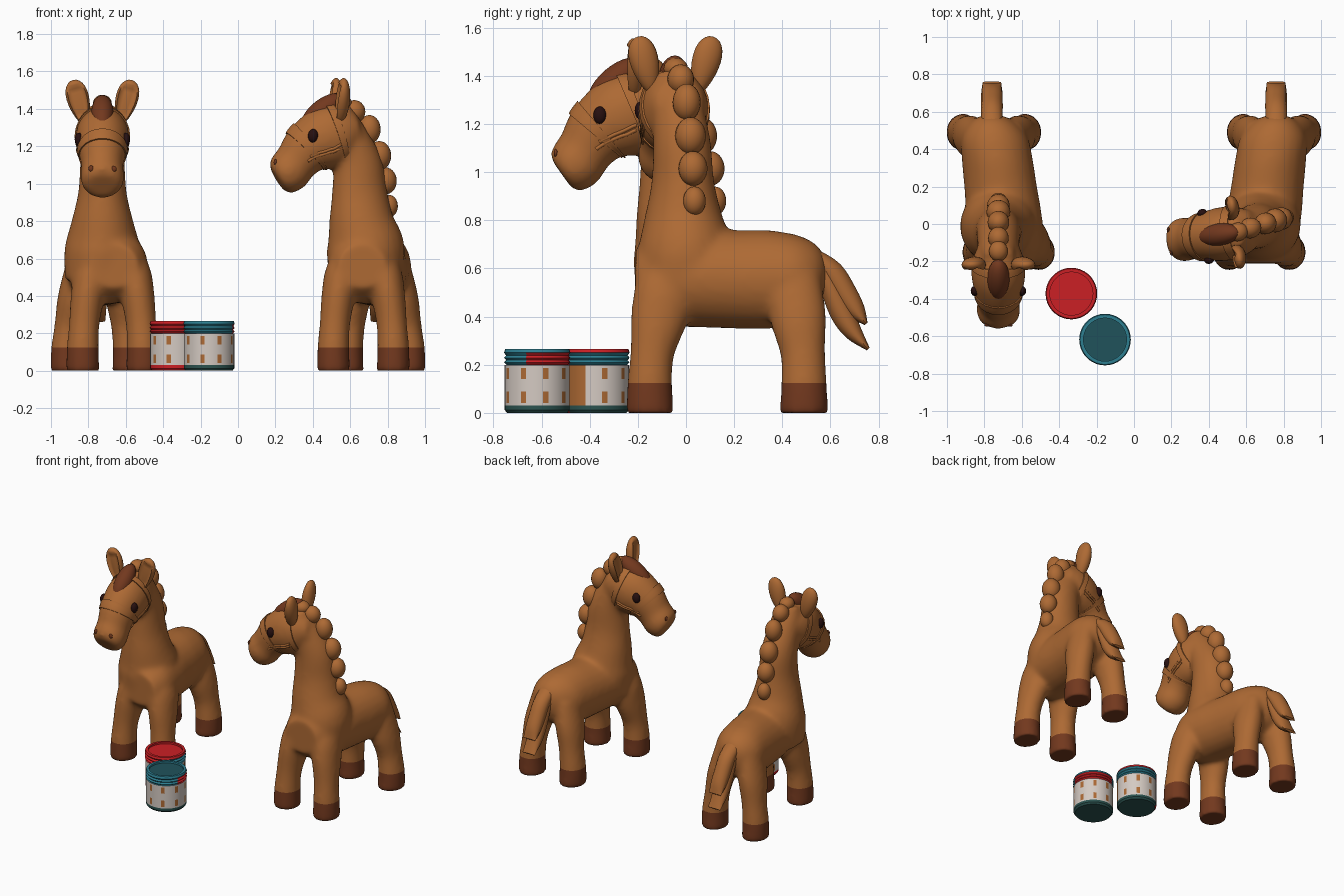
import bpy, bmesh, math
from mathutils import Matrix, Vector

if "Cube" in bpy.data.objects:
    bpy.data.objects.remove(bpy.data.objects["Cube"])


def material(name, r, g, b):
    m = bpy.data.materials.new(name)
    m.use_nodes = True
    m.diffuse_color = (r, g, b, 1)
    bsdf = next(n for n in m.node_tree.nodes if n.type == "BSDF_PRINCIPLED")
    bsdf.inputs["Base Color"].default_value = (r, g, b, 1)
    bsdf.inputs["Roughness"].default_value = 0.7
    return m


TAN = material("tan brown", .42, .143, .034)
DARK = material("dark brown", .17, .04, .013)
BLACK = material("eye black", .02, .005, .005)
CREAM = material("label cream", .66, .59, .54)
RED = material("paint red", .6, .014, .018)
TEAL = material("paint teal", .026, .21, .28)
DEEP = material("deep teal", .014, .085, .105)
BASE = material("base green teal", .024, .085, .078)


def finish(name, bm, mats, angle=50):
    bmesh.ops.recalc_face_normals(bm, faces=bm.faces)
    me = bpy.data.meshes.new(name)
    bm.to_mesh(me)
    bm.free()
    for m in mats:
        me.materials.append(m)
    me.shade_smooth()
    me.set_sharp_from_angle(angle=math.radians(angle))
    ob = bpy.data.objects.new(name, me)
    bpy.context.scene.collection.objects.link(ob)
    return ob


def smooth_path(secs, steps=4):
    """Catmull-Rom interpolation of section tuples."""
    p = [Vector(s) for s in secs]
    p = [p[0]] + p + [p[-1]]
    out = []
    for a, b, c, d in zip(p, p[1:], p[2:], p[3:]):
        for k in range(steps):
            t = k / steps
            out.append(b + (c - a) * (t / 2) + (a * 2 - b * 5 + c * 4 - d) * (t * t / 2)
                       + (b * 3 - a - c * 3 + d) * (t ** 3 / 2))
    return out + [p[-1]]


def loft(bm, secs, mat=Matrix(), n=24):
    """Skin elliptical sections (x, y, z, half width, half depth)."""
    path = smooth_path(secs)
    rings = []
    for i, s in enumerate(path):
        d = path[min(i + 1, len(path) - 1)] - path[max(i - 1, 0)]
        side = Vector((1, 0, 0))
        up = Vector((0, d[1], d[2])).normalized().cross(side)
        ring = []
        for k in range(n):
            a = math.tau * k / n
            co = Vector(s[:3]) + side * math.cos(a) * s[3] + up * math.sin(a) * s[4]
            ring.append(bm.verts.new(mat @ co))
        rings.append(ring)
    for a, b in zip(rings, rings[1:]):
        for k in range(n):
            bm.faces.new((a[k], a[k - 1], b[k - 1], b[k]))
    bm.faces.new(rings[0])
    bm.faces.new(rings[-1])


def blob(bm, loc, radii, mat=Matrix(), rot=Matrix()):
    m = mat @ Matrix.Translation(loc) @ rot @ Matrix.Diagonal((*radii, 1))
    return bmesh.ops.create_uvsphere(bm, u_segments=20, v_segments=14, radius=1, matrix=m)["verts"]


TORSO = [(-.21, .56, .13, .12), (-.1, .56, .192, .195), (.05, .56, .202, .205), (.2, .555, .195, .205),
         (.35, .555, .19, .205), (.46, .565, .178, .18), (.54, .57, .125, .135), (.58, .57, .06, .07)]
NECK = [(.48, -.02, .2, .19), (.65, -.01, .203, .21), (.8, -.035, .165, .175), (.95, -.045, .13, .15),
        (1.1, -.055, .12, .135), (1.22, -.1, .112, .115), (1.33, -.15, .1, .095), (1.41, -.18, .08, .07)]
HEAD = [(-.1, 1.29, .1, .09), (-.18, 1.27, .135, .155), (-.27, 1.23, .145, .172), (-.36, 1.17, .128, .145),
        (-.42, 1.09, .112, .118), (-.455, 1.04, .118, .12), (-.495, 1.005, .108, .105), (-.515, .99, .08, .075)]
FRONT_LEG = [(.16, -.15, -.01, .09, .1), (.16, -.15, .12, .086, .094), (.152, -.14, .25, .082, .092),
             (.132, -.11, .4, .092, .12), (.105, -.08, .54, .098, .125), (.06, -.05, .68, .075, .09)]
HIND_LEG = [(.165, .49, -.01, .09, .102), (.165, .49, .12, .086, .096), (.15, .485, .25, .082, .094),
            (.125, .465, .4, .09, .118), (.09, .44, .58, .08, .115)]
MANE = [(-.145, 1.43, .05, .055, .045), (-.075, 1.385, .055, .06, .062), (.01, 1.29, .058, .06, .077),
        (.065, 1.15, .064, .064, .078), (.1, 1.015, .06, .06, .072), (.12, .88, .047, .047, .06)]
TAIL = [[(.53, .655, .055, .03), (.605, .585, .058, .05), (.665, .49, .058, .05), (.71, .42, .056, .038),
         (.748, .37, .05, .008)],
        [(.56, .62, .055, .03), (.605, .51, .058, .045), (.65, .41, .058, .05), (.695, .335, .056, .038),
         (.757, .265, .05, .008)]]


def horse(label, s, origin, turn, shift, yaw, pitch):
    neck_m = Matrix.Translation(origin) @ Matrix.Rotation(math.radians(turn), 4, "Z")
    pivot = Vector((0, -.1, 1.36))
    head_m = (Matrix.Translation(shift) @ neck_m @ Matrix.Translation(pivot)
              @ Matrix.Rotation(math.radians(yaw), 4, "Z") @ Matrix.Rotation(math.radians(pitch), 4, "X")
              @ Matrix.Translation(-pivot))

    def cx(y):
        return s * (.75 - .08 * (.5 - y) / .65)

    # Torso, neck, head and legs fused into one skin
    bm = bmesh.new()
    loft(bm, [(cx(y), y, z, a, b) for y, z, a, b in TORSO])
    loft(bm, [(0, y, z, a, b) for z, y, a, b in NECK], neck_m)
    loft(bm, [(0, y, z, a, b) for y, z, a, b in HEAD], head_m)
    for leg in (FRONT_LEG, HIND_LEG):
        for side in (-1, 1):
            mid = cx(leg[0][1])
            loft(bm, [(mid + side * x, y, z, a, b) for x, y, z, a, b in leg])
    raw = finish(label + "_raw", bm, [])
    rem = raw.modifiers.new("fuse", "REMESH")
    rem.mode = "VOXEL"
    rem.voxel_size = .014
    smo = raw.modifiers.new("soften", "SMOOTH")
    smo.factor = .5
    smo.iterations = 16
    dg = bpy.context.evaluated_depsgraph_get()
    skin = bpy.data.meshes.new_from_object(raw.evaluated_get(dg))
    bpy.data.objects.remove(raw)
    bm = bmesh.new()
    bm.from_mesh(skin)
    bmesh.ops.bisect_plane(bm, geom=bm.verts[:] + bm.edges[:] + bm.faces[:],
                           plane_co=(0, 0, .125), plane_no=(0, 0, 1))
    for v in bm.verts:
        v.co.z = max(v.co.z, 0)
    for f in bm.faces:
        f.material_index = int(f.calc_center_median().z < .125)
    body = finish(label + "_body", bm, [TAN, DARK], 70)

    # Eyes and nostrils seated on the skin
    for part, loc, radii, mat in (("eyes", (.14, -.362, 1.238), (.022, .027, .036), BLACK),
                                  ("nostrils", (.08, -.57, 1.09), (.014, .008, .016), DARK)):
        bm = bmesh.new()
        for side in (-1, 1):
            hit = body.closest_point_on_mesh(head_m @ Vector((side * loc[0], *loc[1:])))[1]
            blob(bm, head_m.inverted() @ hit, radii, head_m)
        finish(label + "_" + part, bm, [mat])

    # Ears: wider at the top, with a scooped front
    bm = bmesh.new()
    for side in (-1, 1):
        m = (head_m @ Matrix.Translation((side * .125, -.218, 1.434))
             @ Matrix.Rotation(math.radians(side * 15), 4, "Y"))
        inv = m.inverted()
        for v in blob(bm, (0, 0, 0), (.058, .044, .125), m):
            p = inv @ v.co
            if p.y < 0:
                rim = (p.x / .058) ** 2 + (p.z / .125) ** 2
                p.y *= 1 if rim > .6 else .3
            p.x *= 1 + 2.4 * p.z
            v.co = m @ p
    finish(label + "_ears", bm, [TAN], 80)

    # Forelock
    bm = bmesh.new()
    blob(bm, (0, -.297, 1.375), (.06, .135, .062), head_m, Matrix.Rotation(math.radians(41), 4, "X"))
    finish(label + "_forelock", bm, [DARK])

    # Mane tufts
    bm = bmesh.new()
    for y, z, *radii in MANE:
        blob(bm, (0, y, z), radii, neck_m)
    finish(label + "_mane", bm, [TAN])

    # Tail locks
    bm = bmesh.new()
    for lock in TAIL:
        loft(bm, [(s * .76, *p) for p in lock], n=14)
    finish(label + "_tail", bm, [TAN])

    # Halter: nose and throat bands plus cheek straps
    bm = bmesh.new()
    head = smooth_path([(0, *h) for h in HEAD], 8)
    for k in (9, 23):
        loft(bm, [(*q[:3], q[3] * 1.04, q[4] * 1.04) for q in head[k:k + 4]], head_m)
    for side in (-1, 1):
        for drop in (0, -.03):
            strap = []
            for k in range(9):
                t = k / 8
                loc = head_m @ Vector((side * .2, -.36 + .17 * t, 1.1 + .08 * t + drop))
                hit = head_m.inverted() @ body.closest_point_on_mesh(loc)[1]
                strap.append((*hit, .007, .008))
            loft(bm, strap, head_m, 8)
    finish(label + "_halter", bm, [TAN])


horse("straight_horse", -1, (-.725, 0, 0), 0, (0, 0, 0), 0, 0)
horse("turned_horse", 1, (.693, 0, 0), -73, (.05, 0, 0), -9, -4.5)

# Paint jars: spun profile, painted by height and direction
PROFILE = [(.125, 0), (.135, .012), (.135, .03), (.135, .042), (.135, .088), (.135, .14), (.135, .186),
           (.135, .198), (.128, .2), (.138, .21), (.129, .219), (.138, .229), (.129, .239),
           (.138, .25), (.133, .265), (.115, .265), (.115, .252)]


def jar(name, x, y, main, patch, top, base, lo, hi, stain):
    bm = bmesh.new()
    n = 36
    rings = [[bm.verts.new((x + r * math.cos(math.tau * k / n), y + r * math.sin(math.tau * k / n), z))
              for k in range(n)] for r, z in PROFILE]
    mats = [CREAM, TAN, main, patch, top, BASE, base]
    for row, (a, b) in enumerate(zip(rings, rings[1:])):
        for k in range(n):
            f = bm.faces.new((a[k], a[(k + 1) % n], b[(k + 1) % n], b[k]))
            deg = (k + .5) * 360 / n
            deg -= 360 if deg > 180 else 0
            patched = lo < deg < hi
            if row < 2:
                f.material_index = 5 if patched else 6
            elif row < 7:
                mark = row in (3, 5) and k % 4 == 1
                f.material_index = int(mark or (stain and -62 < deg < -22))
            else:
                f.material_index = 3 if patched and row < 13 else 2
    bm.faces.new(rings[0]).material_index = 5
    bm.faces.new(rings[-1]).material_index = 4
    finish(name, bm, mats, 35)


jar("red_paint_jar", -.335, -.372, RED, TEAL, RED, RED, -60, 130, True)
jar("teal_paint_jar", -.155, -.618, TEAL, RED, DEEP, BASE, -24, 125, False)
